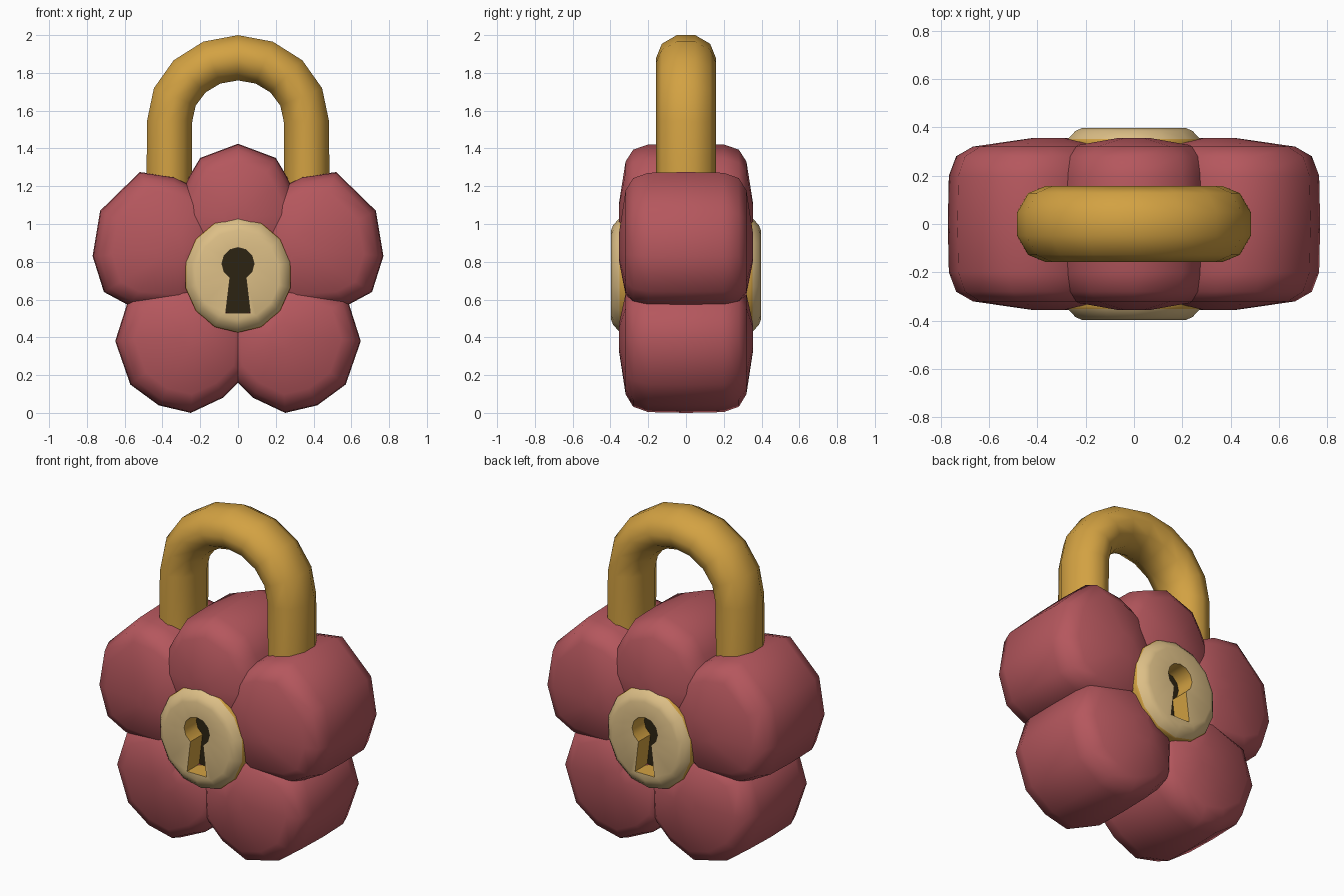
import bpy, bmesh, math
from mathutils import Vector

if "Cube" in bpy.data.objects:
    bpy.data.objects.remove(bpy.data.objects["Cube"])


def material(name, rgb):
    m = bpy.data.materials.new(name)
    m.diffuse_color = (*rgb, 1)
    m.use_nodes = True
    m.node_tree.nodes["Principled BSDF"].inputs["Base Color"].default_value = m.diffuse_color
    return m


RED = material("rose red", (0.46, 0.095, 0.11))
GOLD = material("gold", (0.65, 0.36, 0.055))
CREAM = material("pale brass", (0.72, 0.52, 0.24))
DARK = material("dark brown", (0.025, 0.017, 0.006))


def loft(name, rings, mats, slots=None, closed=False, smooth=35):
    """Skin rings of equal length; slots gives a material per strip, then the last cap."""
    bm = bmesh.new()
    vs = [[bm.verts.new(p) for p in r] for r in rings]
    n = len(vs[0])
    slots = slots or [0] * (len(vs) + 1)
    for k in range(len(vs) - 1):
        for i in range(n):
            j = (i + 1) % n
            f = bm.faces.new((vs[k][i], vs[k][j], vs[k + 1][j], vs[k + 1][i]))
            f.material_index = slots[k]
    bm.faces.new(vs[0][::-1])
    bm.faces.new(vs[-1]).material_index = slots[len(vs) - 1]
    bmesh.ops.recalc_face_normals(bm, faces=bm.faces)
    me = bpy.data.meshes.new(name)
    bm.to_mesh(me)
    bm.free()
    ob = bpy.data.objects.new(name, me)
    bpy.context.collection.objects.link(ob)
    for m in mats:
        me.materials.append(m)
    finish(ob, smooth)
    return ob


def finish(ob, angle):
    bpy.ops.object.select_all(action='DESELECT')
    ob.select_set(True)
    bpy.context.view_layer.objects.active = ob
    bpy.ops.object.shade_smooth_by_angle(angle=math.radians(angle))


# Recess cutters that clear the petals behind each keyhole
cutters = []
for s in (-1, 1):
    rings = [[(0.2 * math.cos(a * math.pi / 8), s * y, 0.72 + 0.2 * math.sin(a * math.pi / 8))
              for a in range(16)] for y in (0.265, 0.6)]
    c = loft("recess_cutter", rings, [RED])
    c.hide_render = True
    cutters.append(c)

# Petals: outline in x, z, rounded towards front and back
CENTRE = Vector((0, 0.73))
PROFILE = [(-0.355, 0.2), (-0.32, 0.76), (-0.28, 0.92), (-0.2, 0.99), (0, 1.0),
           (0.2, 0.99), (0.28, 0.92), (0.32, 0.76), (0.355, 0.2)]
TOP = [(0, 1.425), (0.2, 1.35), (0.26, 1.25), (0.35, 1.06), (0.28, 0.84), (0, 0.72),
       (-0.28, 0.84), (-0.35, 1.06), (-0.26, 1.25), (-0.2, 1.35)]
UPPER = [(0.2, 1.18), (0.34, 1.25), (0.52, 1.275), (0.73, 1.07), (0.77, 0.83), (0.71, 0.64),
         (0.58, 0.57), (0.3, 0.55), (0.1, 0.7), (0.08, 1.0)]
LOWER = [(0.65, 0.38), (0.57, 0.15), (0.42, 0.04), (0.25, 0.0), (0.08, 0.08), (-0.04, 0.2),
         (-0.05, 0.42), (0.1, 0.64), (0.32, 0.7), (0.58, 0.6)]


def petal(name, outline, s=1):
    pts = [Vector((s * x, z)) for x, z in outline]
    mid = sum(pts, Vector((0, 0))) / len(pts)
    mid = mid.lerp(CENTRE, 0.22)
    rings = []
    for y, k in PROFILE:
        q = [mid + (p - mid) * k for p in pts]
        rings.append([(p.x, y, p.y) for p in q])
    ob = loft(name, rings, [RED], smooth=60)
    for c in cutters:
        m = ob.modifiers.new("recess", 'BOOLEAN')
        m.operation = 'DIFFERENCE'
        m.solver = 'EXACT'
        m.object = c
        bpy.ops.object.modifier_apply(modifier=m.name)


petal("top_petal", TOP)
for side, s in (("right", 1), ("left", -1)):
    petal(side + "_upper_petal", UPPER, s)
    petal(side + "_lower_petal", LOWER, s)
for c in cutters:
    bpy.data.objects.remove(c)

# Keyhole plates, front and back, with gold rim, gold keyhole walls and dark floor
KEY = [(0.085 * math.cos(math.radians(a)), 0.79 + 0.085 * math.sin(math.radians(a)))
       for a in range(-60, 241, 30)]
KEY += [(-0.065, 0.53), (0, 0.53), (0.065, 0.53)]


def oval(k):
    angles = [math.pi / 2 + (i - 5) * math.tau / 14 for i in range(14)]
    return [(0.285 * k * math.cos(a), 0.73 + 0.305 * k * math.sin(a)) for a in angles]


for name, s in (("front_plate", -1), ("back_plate", 1)):
    layers = [(0.26, oval(1)), (0.34, oval(1)), (0.352, oval(0.985)), (0.385, oval(0.87)),
              (0.396, oval(0.78)), (0.396, KEY), (0.28, KEY)]
    rings = [[(x, s * y, z) for x, z in pts] for y, pts in layers]
    loft(name, rings, [GOLD, CREAM, DARK], [0, 0, 1, 1, 1, 0, 2], smooth=40)

# Shackle: ten-sided oval section swept along legs and arch
path = [(0.365, 1.12, 0)]
path += [(0.362 * math.cos(a), 1.545 + 0.335 * math.sin(a), a)
         for a in (math.pi * i / 8 for i in range(9))]
path += [(-0.365, 1.12, math.pi)]
section = [(0.126 * math.cos(a), 0.158 * math.sin(a))
           for a in (math.radians(18 + 36 * i) for i in range(10))]
rings = [[(x + r * math.cos(a), y, z + r * math.sin(a)) for r, y in section] for x, z, a in path]
loft("shackle", rings, [GOLD], smooth=60)
